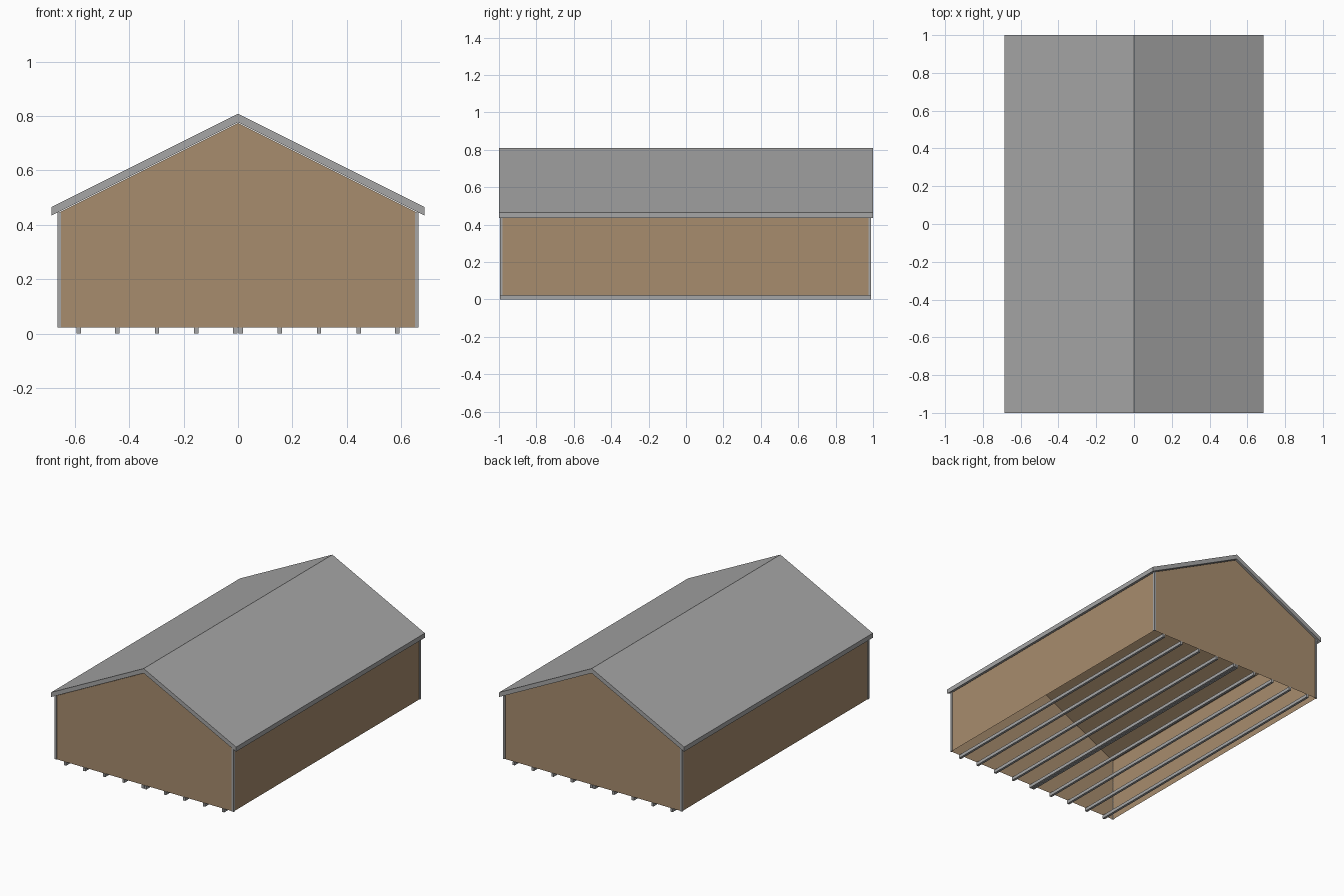
import bpy

if "Cube" in bpy.data.objects:
    bpy.data.objects.remove(bpy.data.objects["Cube"])


def material(name, color):
    m = bpy.data.materials.new(name)
    m.diffuse_color = (*color, 1)
    m.use_nodes = True
    m.node_tree.nodes["Principled BSDF"].inputs["Base Color"].default_value = m.diffuse_color
    return m


GRAY = material("gray metal", (0.38, 0.38, 0.38))
BROWN = material("tan siding", (0.39, 0.265, 0.155))


def extrude(name, profile, axis, a, b, mat, skip=()):
    """Extrude a closed 2D profile along y (x,z points) or z (x,y points)."""
    n = len(profile)
    place = (lambda u, v, t: (u, t, v)) if axis == "y" else (lambda u, v, t: (u, v, t))
    verts = [place(u, v, t) for t in (a, b) for u, v in profile]
    faces = [tuple(range(n)), tuple(range(2 * n - 1, n - 1, -1))]
    faces += [(i, i + n, (i + 1) % n + n, (i + 1) % n) for i in range(n) if i not in skip]
    if axis == "z":
        faces = [f[::-1] for f in faces]
    # signed area decides the winding so normals always face outwards
    area = sum(profile[i][0] * profile[(i + 1) % n][1] - profile[(i + 1) % n][0] * profile[i][1]
               for i in range(n))
    if area < 0:
        faces = [f[::-1] for f in faces]
    mesh = bpy.data.meshes.new(name)
    mesh.from_pydata(verts, [], faces)
    mesh.materials.append(mat)
    obj = bpy.data.objects.new(name, mesh)
    bpy.context.collection.objects.link(obj)
    return obj


FLOOR = 0.022
HALF_W = 0.660             # siding half width
Y0, Y1 = -0.991, 0.986     # siding ends
PITCH = 0.5
UNDER, TOP = 0.777, 0.808  # roof ridge heights


def slope(x, ridge):
    return ridge - PITCH * abs(x)


# Thin shell of walls and ceiling, open underneath
shell_ridge = UNDER - 0.003
eave = slope(HALF_W, shell_ridge)
extrude("walls", [(-HALF_W, FLOOR), (HALF_W, FLOOR), (HALF_W, eave),
                  (0, shell_ridge), (-HALF_W, eave)], "y", Y0, Y1, BROWN, skip=(0,))

# Gabled roof slab with overhanging eaves
R = 0.686
extrude("roof", [(-R, slope(R, UNDER)), (0, UNDER), (R, slope(R, UNDER)),
                 (R, slope(R, TOP)), (0, TOP), (-R, slope(R, TOP))], "y", -1, 1, GRAY)

# L-shaped trim wrapped around each outside corner
T, L = 0.004, 0.014
for sx, side in ((-1, "left"), (1, "right")):
    for sy, wall_y, end in ((-1, Y0, "front"), (1, Y1, "back")):
        x, y = sx * HALF_W, wall_y
        xo, yo = x + sx * T, y + sy * T
        extrude(f"corner_trim_{end}_{side}",
                [(xo, yo), (xo - sx * L, yo), (xo - sx * L, y), (x, y),
                 (x, yo - sy * L), (xo, yo - sy * L)], "z", FLOOR, 0.446, GRAY)

# Floor joists, doubled at the middle
spots = [s * x for x in (0.0095, 0.154, 0.298, 0.444, 0.586) for s in (-1, 1)]
for i, x in enumerate(sorted(spots)):
    w = 0.008
    extrude(f"floor_joist_{i + 1}", [(x - w, 0), (x + w, 0), (x + w, FLOOR), (x - w, FLOOR)],
            "y", Y0 - T, Y1 + T, GRAY)
